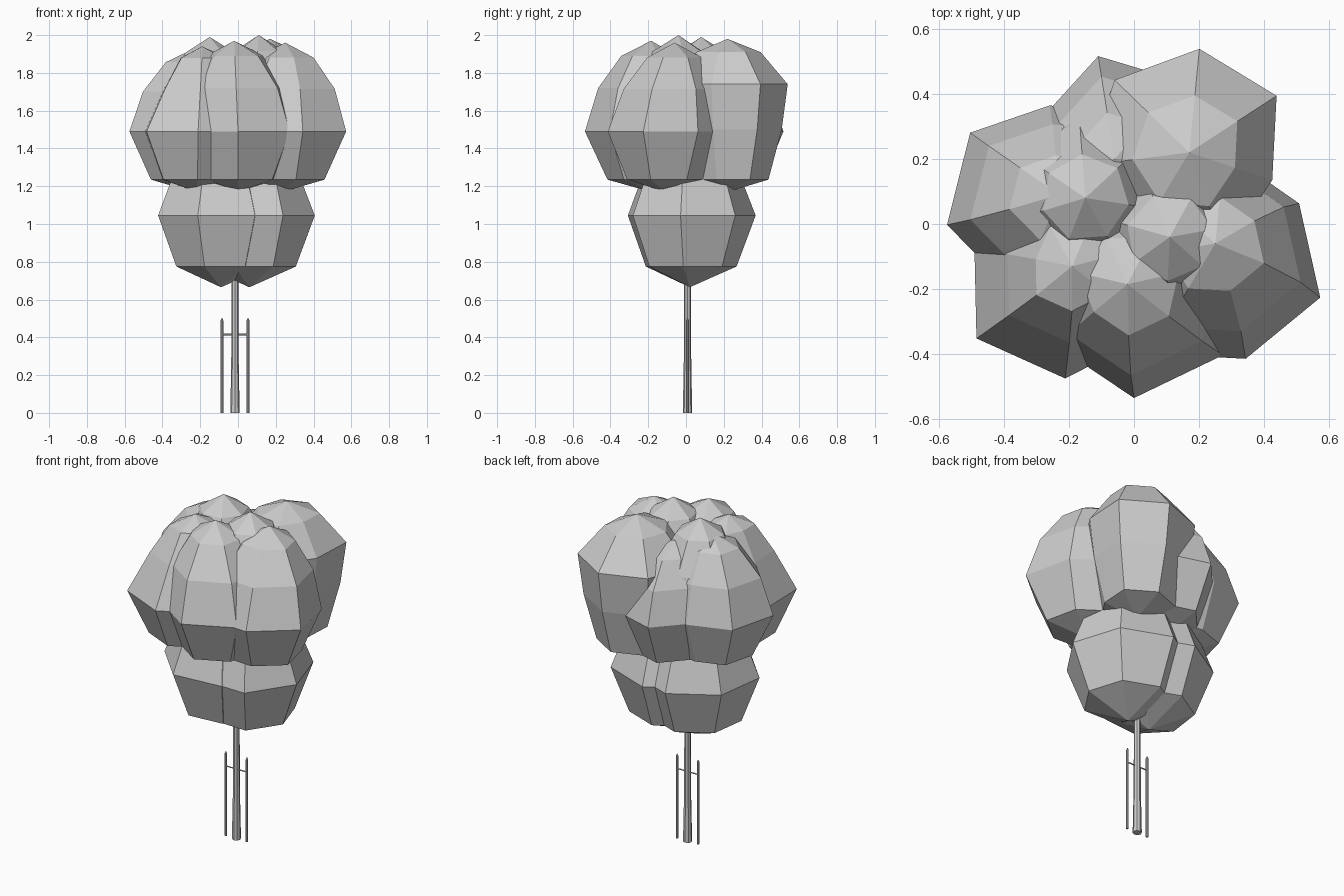
import bpy
import bmesh
from math import cos, sin, radians, pi
from mathutils import Vector

cube = bpy.data.objects.get("Cube")
if cube:
    bpy.data.objects.remove(cube, do_unlink=True)

GREY = (0.6, 0.6, 0.6, 1.0)
grey = bpy.data.materials.new("plain grey")
grey.use_nodes = True
grey.diffuse_color = GREY
grey.node_tree.nodes["Principled BSDF"].inputs["Base Color"].default_value = GREY


def lathe(name, rings, sides, phase=0.0, dents=None):
    """Stack polygon rings (centre, radius); a zero radius closes to a point.
    Dents scale the radius of single columns of corners."""
    dents = dents or {}
    bm = bmesh.new()
    loops = []
    for centre, radius in rings:
        c = Vector(centre)
        if radius == 0:
            loops.append([bm.verts.new(c)] * sides)
            continue
        loop = []
        for i in range(sides):
            a = radians(phase) + 2 * pi * i / sides
            loop.append(bm.verts.new(c + Vector((cos(a), sin(a), 0)) * radius * dents.get(i, 1)))
        loops.append(loop)
    for low, high in zip(loops, loops[1:]):
        for i in range(sides):
            j = (i + 1) % sides
            corners = list(dict.fromkeys((low[i], low[j], high[j], high[i])))
            bm.faces.new(corners)
    for end in (loops[0], loops[-1]):
        if end[0] is not end[1]:
            bm.faces.new(end)
    bmesh.ops.recalc_face_normals(bm, faces=bm.faces)
    mesh = bpy.data.meshes.new(name)
    bm.to_mesh(mesh)
    bm.free()
    mesh.materials.append(grey)
    obj = bpy.data.objects.new(name, mesh)
    bpy.context.collection.objects.link(obj)
    return obj


def leaf_clump(name, x, y, radius, phase, profile, lift=0.0, lean=(0, 0), dents=None):
    """Seven-sided clump whose crown shifts sideways by lean."""
    waist = max(profile, key=lambda p: p[1])[0]
    top = profile[-1][0]
    rings = []
    for z, share in profile:
        k = max(0.0, (z - waist) / (top - waist))
        rings.append(((x + lean[0] * k, y + lean[1] * k, z + lift * k), radius * share))
    return lathe(name, rings, 7, phase, dents)


# Clump profiles: height and share of the full radius
UPPER = [(1.17, 0), (1.235, 0.66), (1.49, 1), (1.72, 0.8), (1.89, 0.45), (1.97, 0)]
SLOPED = [(1.17, 0), (1.235, 0.66), (1.49, 1), (1.72, 0.68), (1.88, 0.4), (1.94, 0)]
TALL = [(1.17, 0), (1.235, 0.68), (1.50, 0.9), (1.74, 1), (1.91, 0.55), (1.98, 0)]
LOWER = [(0.665, 0), (0.775, 0.71), (1.045, 1), (1.26, 0.76), (1.40, 0)]

# Upper crown
leaf_clump("front_clump", 0.0, -0.185, 0.35, -90, UPPER, 0.0, (-0.02, 0), {6: 0.87})
leaf_clump("left_clump", 0.235, -0.11, 0.34, -19, UPPER, -0.01, (0.015, 0.05),
           {0: 1.05, 1: 0.95, 6: 0.95})
leaf_clump("front_right_clump", -0.22, -0.13, 0.345, 220, SLOPED, 0.0, (0.03, 0.0), {6: 0.8})
leaf_clump("right_clump", -0.24, 0.10, 0.34, 197, UPPER, -0.04, (0.01, -0.01),
           {0: 1.03, 5: 0.78, 6: 0.94})
leaf_clump("back_left_clump", 0.17, 0.22, 0.32, 33, TALL, dents={6: 0.84})
leaf_clump("back_right_clump", -0.06, 0.20, 0.32, 99, UPPER, -0.09, dents={1: 0.8})
leaf_clump("middle_clump", 0.11, -0.04, 0.30, 10, UPPER, 0.03)
leaf_clump("middle_right_clump", -0.15, 0.08, 0.30, 197, UPPER, 0.02)

# Lower crown
leaf_clump("lower_left_clump", 0.06, 0.02, 0.35, -8, LOWER, dents={5: 0.9})
leaf_clump("lower_right_clump", -0.09, 0.02, 0.35, 198, LOWER)

# Trunk
TX, TY = -0.016, 0.008
lathe("trunk", [((TX, TY, 0), 0.025), ((TX, TY, 0.25), 0.020), ((TX, TY, 0.78), 0.017)], 8)

# Support stakes with pointed tips
for side, offset in (("left", 0.069), ("right", -0.069)):
    x = TX + offset
    lathe("stake_" + side,
          [((x, TY, 0), 0.007), ((x, TY, 0.49), 0.007), ((x, TY, 0.505), 0)], 8)

# Crossbar tying the stakes to the trunk
bar = lathe("crossbar", [((0, 0, -0.069), 0.004), ((0, 0, 0.069), 0.004)], 6)
bar.rotation_euler = (0, pi / 2, 0)
bar.location = (TX, TY, 0.415)
